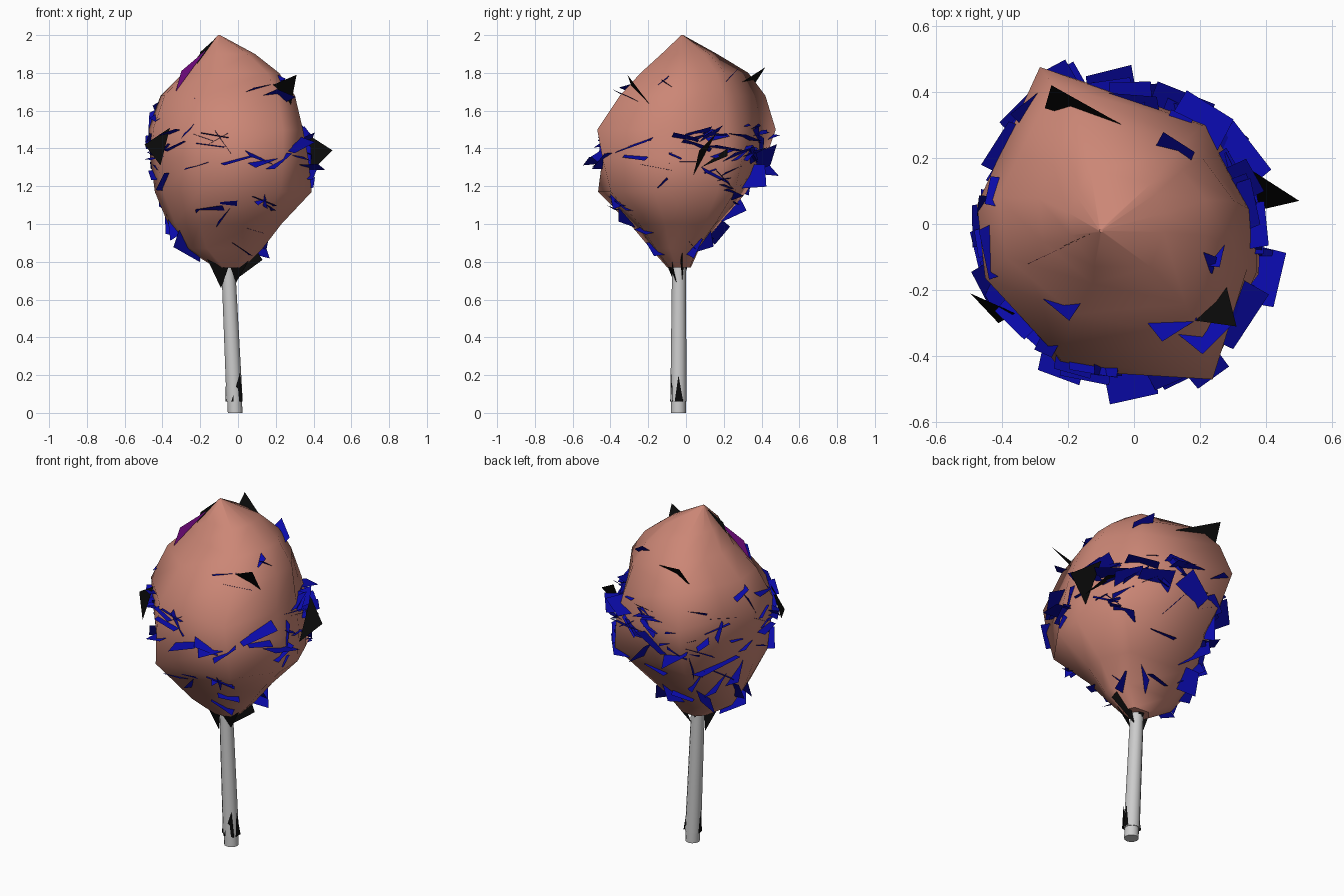
import bpy, bmesh, random
from math import cos, sin, radians
from mathutils import Vector, Matrix
from mathutils.bvhtree import BVHTree

random.seed(7)


def material(name, rgb):
    m = bpy.data.materials.new(name)
    m.diffuse_color = (*rgb, 1)
    return m


COAT = material("salmon", (0.60, 0.24, 0.18))
BLUE = material("blue", (0.003, 0.003, 0.40))
BLACK = material("black", (0.003, 0.003, 0.003))
PURPLE = material("purple", (0.22, 0.004, 0.28))


def make(name, verts, faces, mat=None):
    me = bpy.data.meshes.new(name)
    me.from_pydata(verts, [], faces)
    me.update()
    ob = bpy.data.objects.new(name, me)
    bpy.context.collection.objects.link(ob)
    if mat:
        me.materials.append(mat)
    return ob


def loft(name, rings, mat=None):
    # skin a stack of equal rings and close both ends
    n = len(rings[0])
    faces = [(k * n + i, k * n + (i + 1) % n, (k + 1) * n + (i + 1) % n, (k + 1) * n + i)
             for k in range(len(rings) - 1) for i in range(n)]
    if Vector(rings[0][0]).xy.cross(Vector(rings[0][1]).xy) < 0:
        faces = [f[::-1] for f in faces]
    faces += [tuple(reversed(range(n))), tuple(range((len(rings) - 1) * n, len(rings) * n))]
    ob = make(name, [p for r in rings for p in r], faces, mat)
    for p in ob.data.polygons:
        p.use_smooth = len(p.vertices) == 4
    return ob


# lumpy head: one ten-sided outline fitted to a different box at each height;
# the third number pulls a corner in below (+) or above (-) its widest point
outline = [(-.28, .475, .45), (-.40, .22, .1), (-.475, .06, 0), (-.45, -.16, .15),
           (-.24, -.46, -.4), (.255, -.465, .55), (.37, -.13, -.05), (.37, .05, -.05),
           (.30, .24, -.3), (.26, .34, -.4)]
levels = [(.77, -.12, .03, -.10, .04), (.87, -.28, .13, -.19, .10),
          (1.0, -.37, .23, -.30, .23), (1.17, -.44, .39, -.47, .38),
          (1.35, -.465, .375, -.475, .45), (1.50, -.475, .35, -.47, .475),
          (1.68, -.41, .31, -.35, .42), (1.80, -.29, .225, -.24, .33),
          (1.90, -.20, .09, -.13, .165), (2.0, -.105, -.095, -.025, -.015)]


def fit(z, x0, x1, y0, y1):
    ring = []
    for x, y, lean in outline:
        pull = 1 - max(0, lean * (1.48 - z), lean * (1.2 - z)) if z < 1.9 else 1
        pull = max(pull, .8)
        px = x0 + (x + .475) / .845 * (x1 - x0)
        py = y0 + (y + .465) / .94 * (y1 - y0)
        cx, cy = (x0 + x1) / 2, (y0 + y1) / 2
        ring.append((cx + (px - cx) * pull, cy + (py - cy) * pull, z))
    return ring


head = loft("head", [fit(*lv) for lv in levels], COAT)


# leaning stick with a narrower foot
def disc(c, r, n=12):
    return [(c[0] + r * cos(radians(360 * i / n)), c[1] + r * sin(radians(360 * i / n)), c[2])
            for i in range(n)]


loft("stick", [disc((-.018, -.04, .06), .043), disc((-.055, -.037, .85), .036)])
loft("stick_foot", [disc((-.015, -.04, 0), .039), disc((-.018, -.04, .065), .039)])

# blue shards: flat four-cornered splinters set into the head's surface
bm = bmesh.new()
bm.from_mesh(head.data)
tree = BVHTree.FromBMesh(bm)
bm.free()
verts, faces = [], []


def shard(angle, z, width, out, depth, tilt, roll):
    a = radians(angle)
    d = Vector((cos(a), sin(a), 0))
    hit = tree.ray_cast(Vector((-.04, -.01, z)), d)
    if hit[0] is None:
        return
    side = Vector((-sin(a), cos(a), 0))
    up = Matrix.Rotation(radians(tilt), 3, side) @ d
    along = Matrix.Rotation(radians(roll), 3, d) @ side
    base = len(verts)
    for u, v in ((-.5, -depth), (.42, -depth * .9), (.5, out * .75), (-.35, out)):
        verts.append(hit[0] + along * (u * width) + up * v)
    faces.append((base, base + 1, base + 2, base + 3))


# large shards that break the outline: angle, height, width, reach, roll
for s in [(143, 1.20, .28, .08, 20), (128, 1.32, .20, .08, -20), (112, 1.30, .18, .09, 30),
          (93, 1.33, .20, .12, -35), (80, 1.25, .18, .10, 50), (85, 1.48, .15, .06, 10),
          (62, 1.36, .22, .09, 8), (52, 1.46, .20, .07, -12), (42, 1.36, .18, .07, 15),
          (30, 1.40, .22, .10, -8), (20, 1.46, .15, .08, 30), (0, 1.45, .16, .06, -10),
          (-20, 1.30, .20, .08, -10), (-38, 1.42, .24, .07, 15), (-50, 1.68, .17, .05, -15),
          (-62, 1.72, .15, .04, 10), (-87, 1.34, .18, .10, 15), (-72, 1.36, .16, .05, -20),
          (-105, 1.42, .18, .04, -8), (-140, 1.48, .15, .05, 15), (-155, 1.40, .15, .05, 0),
          (150, 1.05, .16, .08, 55), (138, .98, .16, .10, -50), (128, 1.1, .16, .09, 60),
          (165, 1.12, .15, .06, 70), (-165, .89, .13, .07, 60), (172, 1.0, .14, .05, -60),
          (20, .88, .13, .07, 60), (60, .92, .12, .05, -60), (-150, 1.22, .14, .04, 50)]:
    shard(*s[:4], .09, random.uniform(-30, 30), s[4])

# small streaks scattered mostly round the middle band
for i in range(85):
    z = random.gauss(1.38, .13) if i < 65 else random.uniform(.87, 1.78)
    shard(random.uniform(0, 360), min(max(z, .86), 1.78), random.uniform(.07, .19),
          random.uniform(.015, .045), .08, random.uniform(-40, 40), random.gauss(0, 30))
make("blue_shards", verts, faces, BLUE)


def triangles(name, pts, mat):
    return make(name, pts, [(i, i + 1, i + 2) for i in range(0, len(pts), 3)], mat)


# black thorns on the head
triangles("black_thorns", [
    (.17, -.29, 1.73), (.31, -.31, 1.79), (.28, -.19, 1.63),
    (-.25, .42, 1.83), (-.27, .35, 1.72), (0, .28, 1.74),
    (-.495, -.21, 1.42), (-.36, -.27, 1.51), (-.41, -.30, 1.31),
    (.36, .16, 1.48), (.50, .07, 1.39), (.37, .04, 1.26),
    (.28, .22, 1.40), (.37, .22, 1.36), (.40, .08, 1.30)], BLACK)

# black collar of spikes where the stick enters
triangles("black_collar", [
    (-.17, -.08, .83), (-.09, -.05, .66), (-.03, -.12, .83),
    (-.08, -.14, .88), (-.01, -.05, .69), (.10, -.09, .88),
    (-.02, -.02, .70), (.13, -.03, .81), (.06, 0, .92),
    (-.05, -.01, .72), (.02, .02, .92), (-.09, .03, .84)], BLACK)

# dark slivers low on the stick
triangles("stick_slivers", [
    (-.035, -.084, .06), (.024, -.070, .06), (.010, -.075, .21),
    (-.062, -.060, .06), (-.066, -.020, .06), (-.064, -.045, .20),
    (.027, -.06, .06), (.027, -.015, .06), (.018, -.04, .20)], BLACK)

# purple fin near the tip with a dark upper end
triangles("purple_fin", [
    (-.33, -.125, 1.70), (-.17, -.05, 1.92), (-.30, -.11, 1.81)], PURPLE)
triangles("fin_tip", [
    (-.22, -.07, 1.84), (-.10, -.015, 2.0), (-.20, -.06, 1.91)], BLACK)
